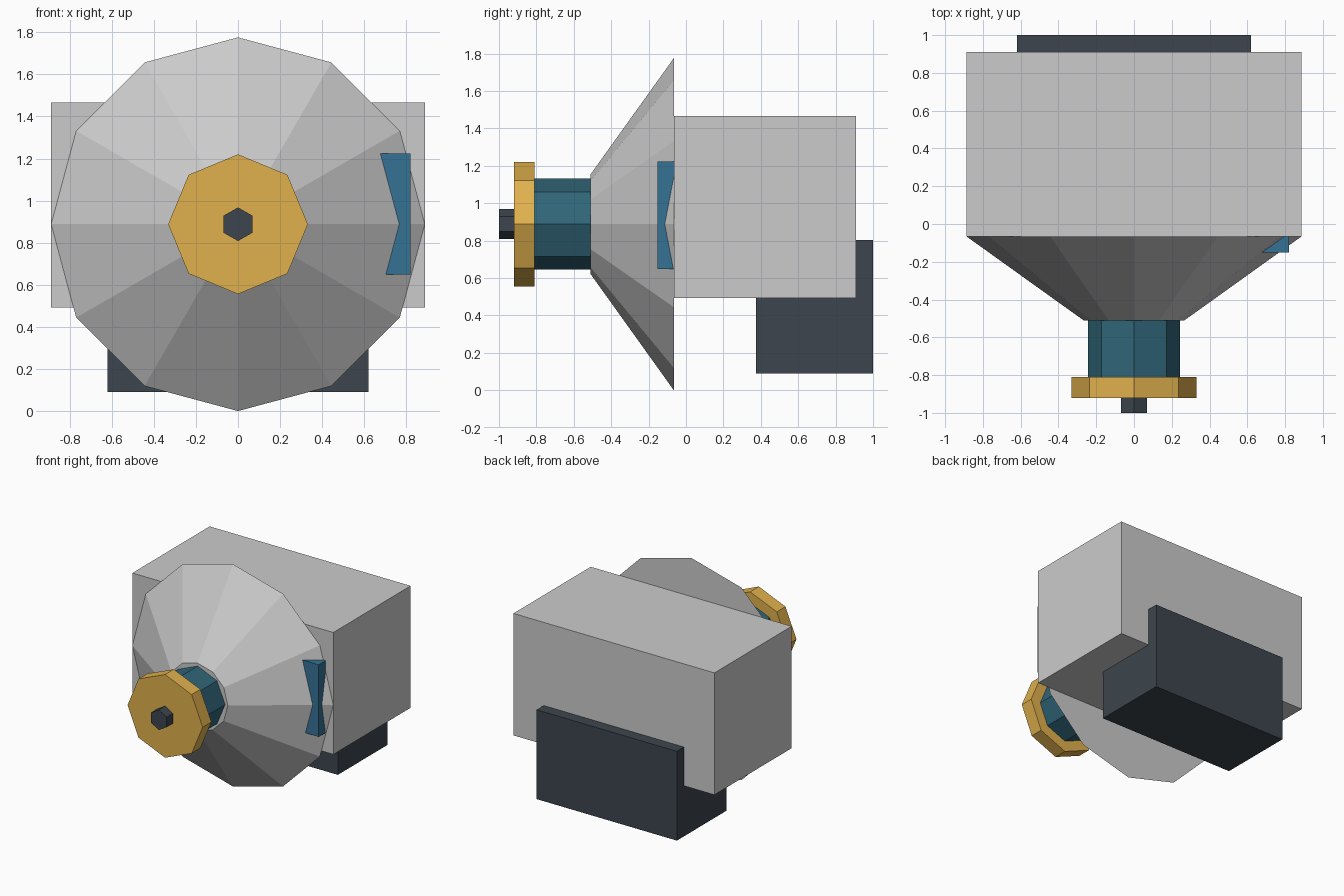
import bpy, bmesh, math

if "Cube" in bpy.data.objects:
    bpy.data.objects.remove(bpy.data.objects["Cube"])

AXIS_Z = 0.888  # height of the nose axis


def material(name, rgb):
    m = bpy.data.materials.new(name)
    m.diffuse_color = (*rgb, 1)
    m.use_nodes = True
    m.node_tree.nodes["Principled BSDF"].inputs["Base Color"].default_value = m.diffuse_color
    return m


def finish(name, bm, mat=None):
    bmesh.ops.recalc_face_normals(bm, faces=bm.faces)
    me = bpy.data.meshes.new(name)
    bm.to_mesh(me)
    bm.free()
    ob = bpy.data.objects.new(name, me)
    bpy.context.collection.objects.link(ob)
    if mat:
        me.materials.append(mat)
    return ob


def box(name, xs, ys, zs, mat=None):
    bm = bmesh.new()
    bmesh.ops.create_cube(bm, size=1)
    for v in bm.verts:
        v.co = [lo + (c + 0.5) * (hi - lo) for c, (lo, hi) in zip(v.co, (xs, ys, zs))]
    return finish(name, bm, mat)


def frustum(name, sides, y_front, r_front, y_back, r_back, mat=None):
    """Capped prism or cone along y, one corner pointing straight up."""
    bm = bmesh.new()
    front, back = [
        [bm.verts.new((r * math.sin(2 * math.pi * i / sides), y,
                       AXIS_Z + r * math.cos(2 * math.pi * i / sides)))
         for i in range(sides)]
        for y, r in ((y_front, r_front), (y_back, r_back))]
    bm.faces.new(front)
    bm.faces.new(back)
    for i in range(sides):
        j = (i + 1) % sides
        bm.faces.new((front[i], front[j], back[j], back[i]))
    return finish(name, bm, mat)


blue = material("blue", (0.03, 0.13, 0.19))
bright_blue = material("bright_blue", (0.035, 0.17, 0.30))
gold = material("gold", (0.75, 0.44, 0.075))
dark = material("dark", (0.045, 0.06, 0.075))

# Main housing and the block hung under its back
box("housing", (-0.888, 0.888), (-0.065, 0.91), (0.493, 1.467))
box("rear_block", (-0.62, 0.62), (0.375, 1.0), (0.09, 0.803), dark)

# Flared front and the stacked nose
frustum("flared_front", 12, -0.51, 0.267, -0.065, 0.888)
frustum("neck", 8, -0.81, 0.243, -0.51, 0.243, blue)
frustum("collar", 8, -0.92, 0.332, -0.81, 0.332, gold)
frustum("tip", 6, -1.0, 0.08, -0.92, 0.08, dark)

# Side panel half sunk into the flare
box("side_panel", (0.62, 0.82), (-0.152, 0.0), (0.648, 1.224), bright_blue)
